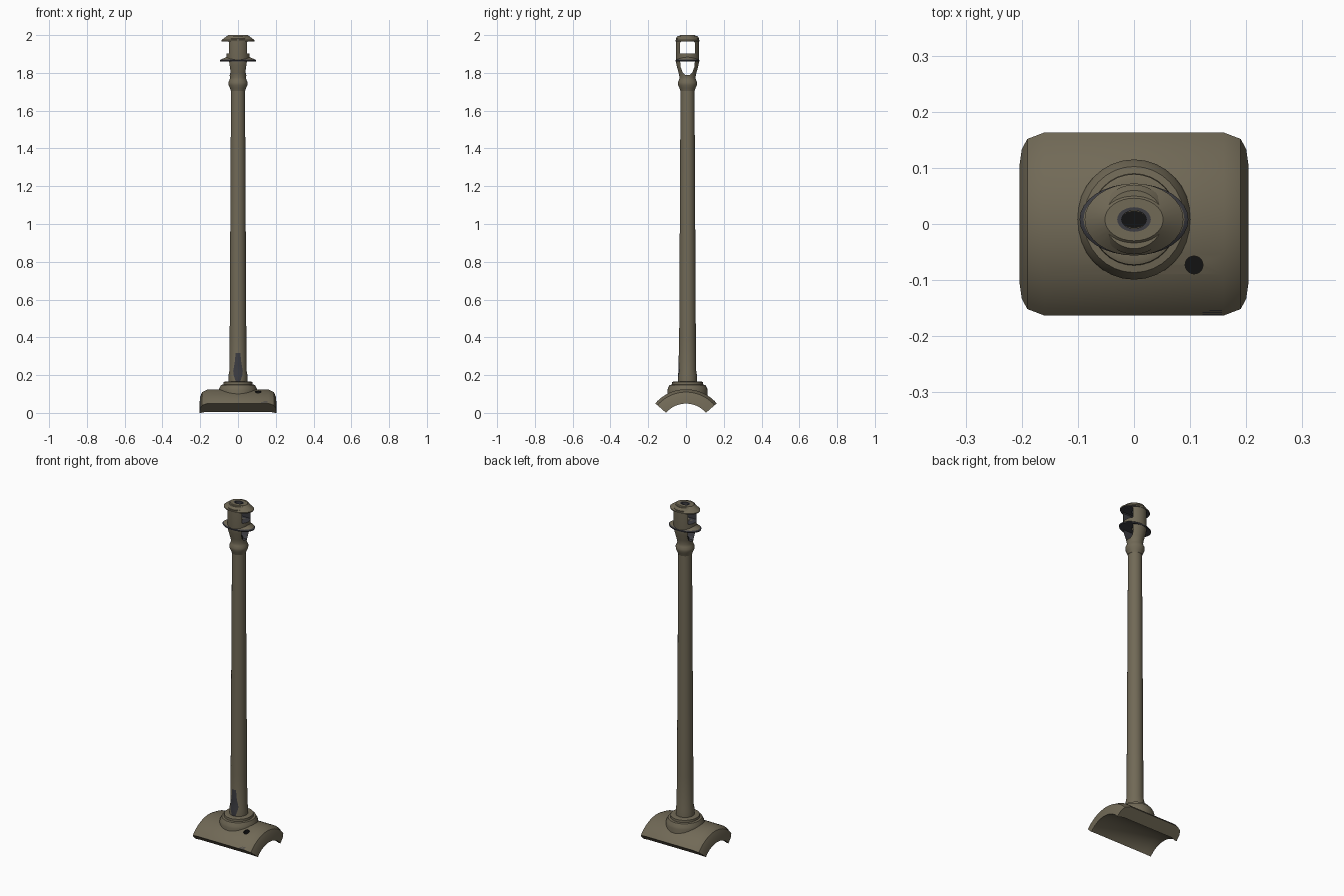
import bpy, bmesh
from math import sin, cos, pi, radians

if "Cube" in bpy.data.objects:
    bpy.data.objects.remove(bpy.data.objects["Cube"])

AXIS_Y = 0.008      # barrel axis
ARC_Z = -0.09       # centre of the curved shield
ARC_R = 0.215


def material(name, rgb):
    m = bpy.data.materials.new(name)
    m.use_nodes = True
    m.diffuse_color = (*rgb, 1)
    m.node_tree.nodes["Principled BSDF"].inputs["Base Color"].default_value = (*rgb, 1)
    return m


MATS = [material("olive_tan", (0.165, 0.142, 0.094)),
        material("dark_steel", (0.045, 0.045, 0.053)),
        material("bore_black", (0.006, 0.006, 0.006))]


def finish(name, bm, rule=lambda c: 0, smooth=True):
    """Turn a bmesh into an object; rule picks a material from a face centre."""
    bmesh.ops.recalc_face_normals(bm, faces=bm.faces)
    for f in bm.faces:
        f.material_index = rule(f.calc_center_median())
    me = bpy.data.meshes.new(name)
    bm.to_mesh(me)
    bm.free()
    for m in MATS:
        me.materials.append(m)
    ob = bpy.data.objects.new(name, me)
    bpy.context.collection.objects.link(ob)
    if smooth:
        shade(ob)
    return ob


def select(ob):
    bpy.ops.object.select_all(action='DESELECT')
    ob.select_set(True)
    bpy.context.view_layer.objects.active = ob


def shade(ob):
    select(ob)
    bpy.ops.object.shade_smooth_by_angle(angle=radians(32))


def bridge(bm, loops, wrap_loops, wrap_points):
    """Quads between successive rows of vertices."""
    n, k = len(loops), len(loops[0])
    for i in range(n if wrap_loops else n - 1):
        a, b = loops[i], loops[(i + 1) % n]
        for j in range(k if wrap_points else k - 1):
            q = (j + 1) % k
            bm.faces.new((a[j], a[q], b[q], b[j]))


def lathe(name, profile, ring=False, y_scale=1, sides=32, x=0, y=AXIS_Y, **kw):
    """Revolve (radius, z) points; capped solid, or a closed ring section."""
    bm = bmesh.new()
    loops = [[bm.verts.new((x + r * cos(2 * pi * i / sides),
                            y + y_scale * r * sin(2 * pi * i / sides), z))
              for i in range(sides)] for r, z in profile]
    bridge(bm, loops, ring, True)
    if not ring:
        bm.faces.new(loops[0])
        bm.faces.new(loops[-1])
    return finish(name, bm, **kw)


def prism_x(name, points, half, **kw):
    """Extrude a (y, z) outline along x."""
    bm = bmesh.new()
    loops = [[bm.verts.new((s, AXIS_Y + y, z)) for y, z in points] for s in (-half, half)]
    bridge(bm, loops, False, True)
    for loop in loops:
        bm.faces.new(loop)
    return finish(name, bm, smooth=False, **kw)


def cut(ob, cutter):
    mod = ob.modifiers.new("cut", 'BOOLEAN')
    mod.operation, mod.solver, mod.object = 'DIFFERENCE', 'EXACT', cutter
    select(ob)
    bpy.ops.object.modifier_apply(modifier=mod.name)
    bpy.data.objects.remove(cutter)
    shade(ob)


# Curved shield: a shell section swept round an axis along x
half = [(0.16, ARC_R), (0.19, 0.2), (0.2, 0.176), (0.204, 0.139), (0.195, 0.139), (0.165, 0.147)]
section = half + [(-x, r) for x, r in reversed(half)]
bm = bmesh.new()
arc = radians(49.3)
STEPS = 20
rows = []
for i in range(STEPS + 1):
    a = arc * (2 * i / STEPS - 1)
    rows.append([bm.verts.new((x, r * sin(a), ARC_Z + r * cos(a))) for x, r in section])
bridge(bm, rows, False, True)
for row in (rows[0], rows[-1]):
    bm.faces.new(row)
shield = finish("curved_shield", bm)

# Small port in the shield
cut(shield, lathe("port_cutter", [(0.016, 0.075), (0.016, 0.2)], x=0.107, y=-0.073,
                  sides=20, rule=lambda c: 2))

# Thin marking strips at the shield's front edge
for n, (deg, x0, x1) in enumerate([(45.5, 0.135, 0.157), (47, 0.122, 0.157), (48.3, 0.122, 0.157)]):
    bm = bmesh.new()
    rows = []
    for d in (deg - 0.3, deg + 0.3):
        a = radians(d)
        r = ARC_R + 0.001
        rows.append([bm.verts.new((x, -r * sin(a), ARC_Z + r * cos(a))) for x in (x0, x1)])
    bridge(bm, rows, False, False)
    finish(f"marking_strip_{n + 1}", bm, rule=lambda c: 1, smooth=False)

# Stepped collar between shield and barrel
lathe("collar", [(0.102, 0.06), (0.102, 0.118), (0.099, 0.13), (0.09, 0.148), (0.078, 0.15),
                 (0.077, 0.163), (0.07, 0.166), (0.055, 0.166)], y_scale=1.05)

# Tapered barrel with a thicker root
lathe("barrel", [(0.05, 0.14), (0.05, 0.2), (0.046, 0.222), (0.044, 0.4), (0.037, 1.72)])

# Worn patch wrapped on the front of the barrel root
bm = bmesh.new()
rows = []
for z, w, r in [(0.166, 0.012, 0.051), (0.2, 0.024, 0.051), (0.222, 0.027, 0.0475),
                (0.25, 0.021, 0.0475), (0.28, 0.016, 0.047), (0.318, 0.013, 0.046)]:
    rows.append([bm.verts.new((r * sin(t * w / r), AXIS_Y - r * cos(t * w / r), z))
                 for t in (-1, -0.5, 0, 0.5, 1)])
bridge(bm, rows, False, False)
finish("worn_patch", bm, rule=lambda c: 1)

# Muzzle brake body with side windows and bore
brake = lathe("muzzle_brake", [(0.038, 1.705), (0.043, 1.72), (0.05, 1.735), (0.051, 1.75),
                               (0.045, 1.762), (0.042, 1.775), (0.047, 1.8), (0.058, 1.84),
                               (0.062, 1.865), (0.062, 1.982), (0.052, 1.996)])
windows = {"upper": [(-0.04, 1.902), (0.04, 1.902), (0.04, 1.96), (0.035, 1.965),
                     (-0.035, 1.965), (-0.04, 1.96)],
           "lower": [(-0.039, 1.862), (-0.036, 1.83), (-0.026, 1.803), (-0.012, 1.79),
                     (0.012, 1.79), (0.026, 1.803), (0.036, 1.83), (0.039, 1.862)]}
for name, outline in windows.items():
    cut(brake, prism_x(name + "_window_cutter", outline, 0.15, rule=lambda c: 1))
cut(brake, lathe("bore_cutter", [(0.022, 1.74), (0.022, 2.1)], rule=lambda c: 2))

# Flared baffles, dark beneath
lathe("upper_baffle", [(0.022, 2.0), (0.03, 2.0), (0.052, 2.0), (0.088, 1.973), (0.087, 1.967),
                       (0.05, 1.965), (0.022, 1.965)], ring=True, y_scale=0.73,
      rule=lambda c: 1 if c.z < 1.969 or (c.x ** 2 + (c.y - AXIS_Y) ** 2) ** 0.5 < 0.027 else 0)
lathe("lower_baffle", [(0.022, 1.902), (0.045, 1.902), (0.06, 1.884), (0.09, 1.871),
                       (0.097, 1.866), (0.095, 1.86), (0.022, 1.862)], ring=True, y_scale=0.66,
      rule=lambda c: 1 if c.z < 1.87 else 0)
